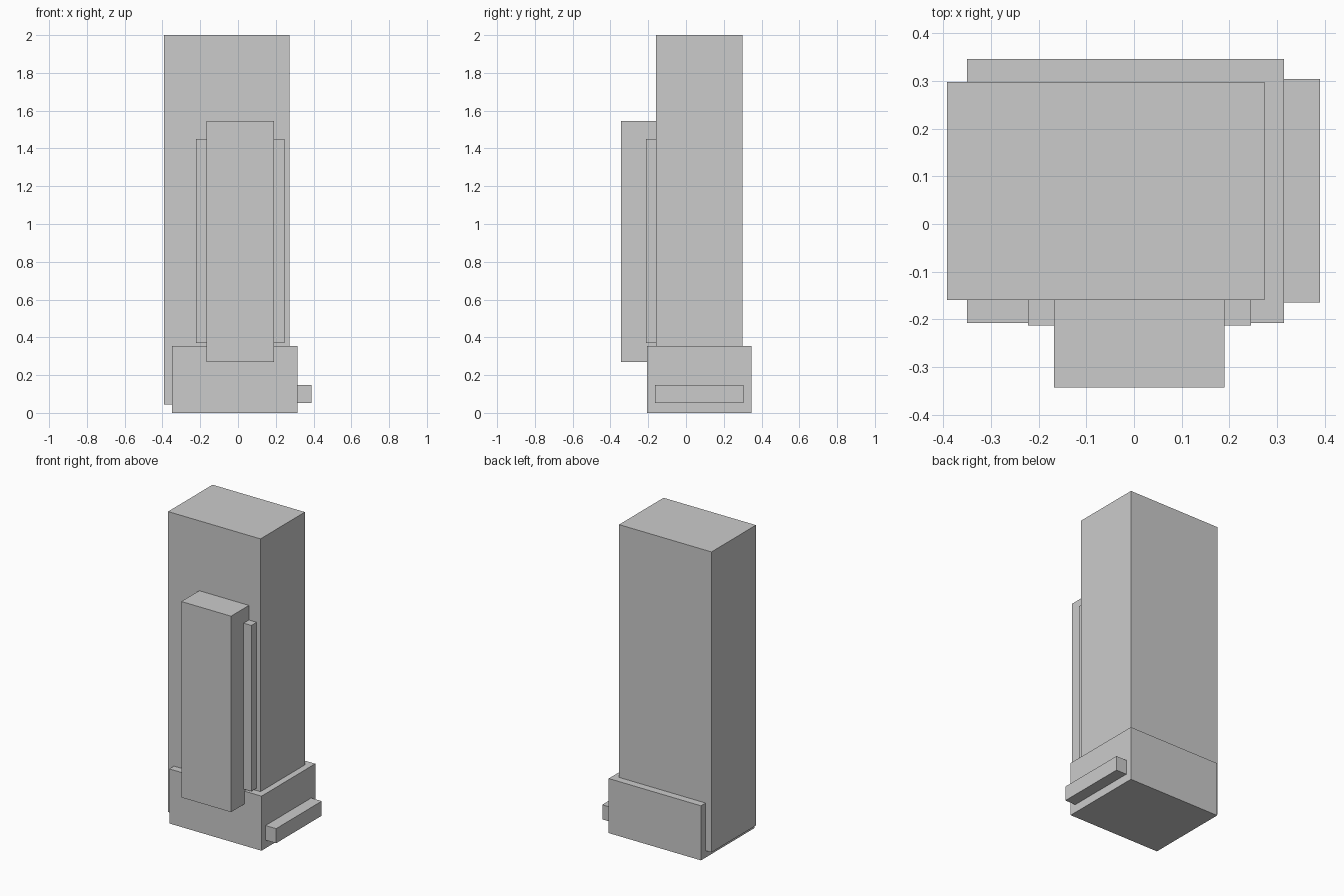
import bpy

if "Cube" in bpy.data.objects:
    bpy.data.objects.remove(bpy.data.objects["Cube"])


def box(name, x, y, z):
    """Axis-aligned box from (min, max) ranges."""
    bpy.ops.mesh.primitive_cube_add(size=1, location=[(a + b) / 2 for a, b in (x, y, z)])
    ob = bpy.context.object
    ob.name = name
    ob.scale = [b - a for a, b in (x, y, z)]
    bpy.ops.object.transform_apply(location=False, rotation=False, scale=True)
    return ob


# Main tower, slightly overhanging the base on the left
box("tower", (-0.392, 0.273), (-0.159, 0.298), (0.045, 2.0))

# Low podium around the foot of the tower
box("podium", (-0.35, 0.314), (-0.207, 0.346), (0.0, 0.355))

# Stepped projection on the front
box("front_backing", (-0.222, 0.245), (-0.213, -0.12), (0.37, 1.45))
box("front_bay", (-0.168, 0.19), (-0.343, -0.12), (0.27, 1.545))

# Canopy on the right side of the podium
box("side_canopy", (0.28, 0.39), (-0.165, 0.304), (0.053, 0.148))
